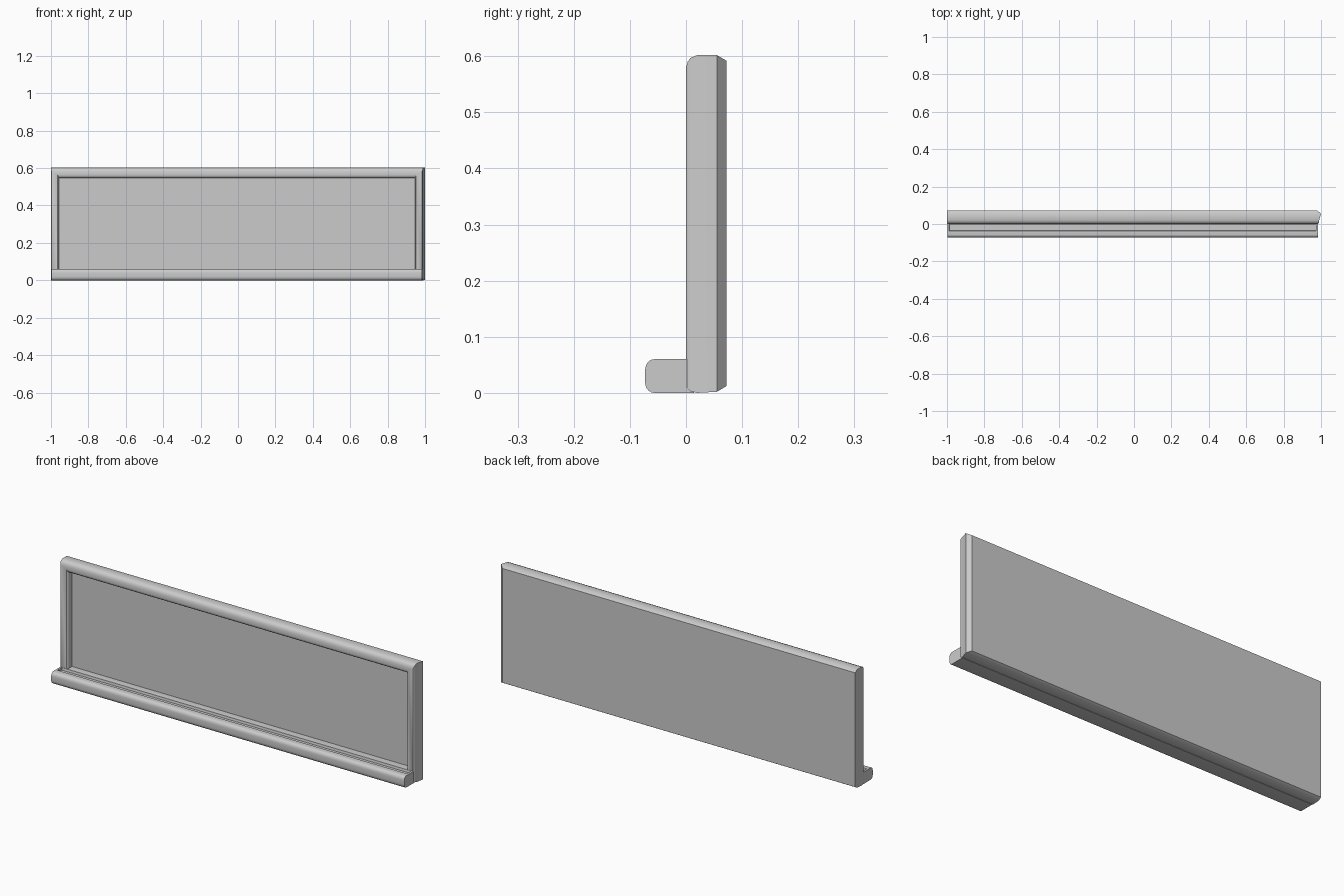
import bpy, bmesh, math

cube = bpy.data.objects.get("Cube")
if cube:
    bpy.data.objects.remove(cube, do_unlink=True)

grey = bpy.data.materials.new("plain_grey")
grey.use_nodes = True
colour = (0.6, 0.6, 0.6, 1)
grey.diffuse_color = colour
grey.node_tree.nodes["Principled BSDF"].inputs["Base Color"].default_value = colour


def loft(name, rings, cap_end=True, sharp=32):
    """Skin a list of rings that all have the same number of points."""
    bm = bmesh.new()
    loops = [[bm.verts.new(p) for p in ring] for ring in rings]
    for a, b in zip(loops, loops[1:]):
        n = len(a)
        for i in range(n):
            j = (i + 1) % n
            bm.faces.new((a[i], a[j], b[j], b[i]))
    bm.faces.new(loops[0])
    if cap_end:
        bm.faces.new(loops[-1])
    bmesh.ops.recalc_face_normals(bm, faces=bm.faces)
    mesh = bpy.data.meshes.new(name)
    bm.to_mesh(mesh)
    bm.free()
    mesh.materials.append(grey)
    obj = bpy.data.objects.new(name, mesh)
    bpy.context.collection.objects.link(obj)
    bpy.ops.object.select_all(action='DESELECT')
    obj.select_set(True)
    bpy.context.view_layer.objects.active = obj
    bpy.ops.object.shade_smooth_by_angle(angle=math.radians(sharp))
    return obj


def rect(left, right, bottom, top, y):
    return [(left, y, bottom), (right, y, bottom), (right, y, top), (left, y, top)]


# Frame: back chamfer, outer sides, rounded front edge, lip into the recess
rings = [
    rect(-1, 0.98, 0.012, 0.592, 0.072),
    rect(-1, 1, 0.002, 0.602, 0.055),
    rect(-1, 0.99, 0, 0.602, 0.02),
    rect(-1, 0.989, 0.003, 0.597, 0.008),
    rect(-0.999, 0.987, 0.007, 0.59, 0.003),
    rect(-0.996, 0.983, 0.012, 0.58, 0),
    rect(-0.964, 0.953, 0.05, 0.563, 0),
    rect(-0.96, 0.949, 0.056, 0.554, 0.003),
    rect(-0.957, 0.947, 0.06, 0.548, 0.01),
    rect(-0.956, 0.946, 0.06, 0.546, 0.016),
    rect(-0.956, 0.946, 0.06, 0.546, 0.037),
]
loft("board_frame", rings, cap_end=False)

# Writing panel set back inside the frame
loft("board_panel", [rect(-0.97, 0.96, 0.05, 0.56, y) for y in (0.06, 0.035)])

# Tray: rounded section with a shallow channel closed at both ends
FRONT, BACK, HEIGHT, RX, RZ = -0.073, 0.014, 0.06, 0.016, 0.02


def tray_section(x, dip):
    pts = [(x, BACK, 0)]
    for centre, start in ((RZ, 270), (HEIGHT - RZ, 180)):
        for k in range(6):
            a = math.radians(start - k * 18)
            pts.append((x, FRONT + RX + RX * math.cos(a), centre + RZ * math.sin(a)))
    low = HEIGHT - dip
    pts += [(x, -0.037, HEIGHT), (x, -0.035, low), (x, -0.004, low),
            (x, -0.002, HEIGHT), (x, BACK, HEIGHT)]
    return pts


stations = [(-0.998, 0), (-0.988, 0), (-0.987, 0.012),
            (0.973, 0.012), (0.974, 0), (0.985, 0)]
loft("marker_tray", [tray_section(x, dip) for x, dip in stations])
